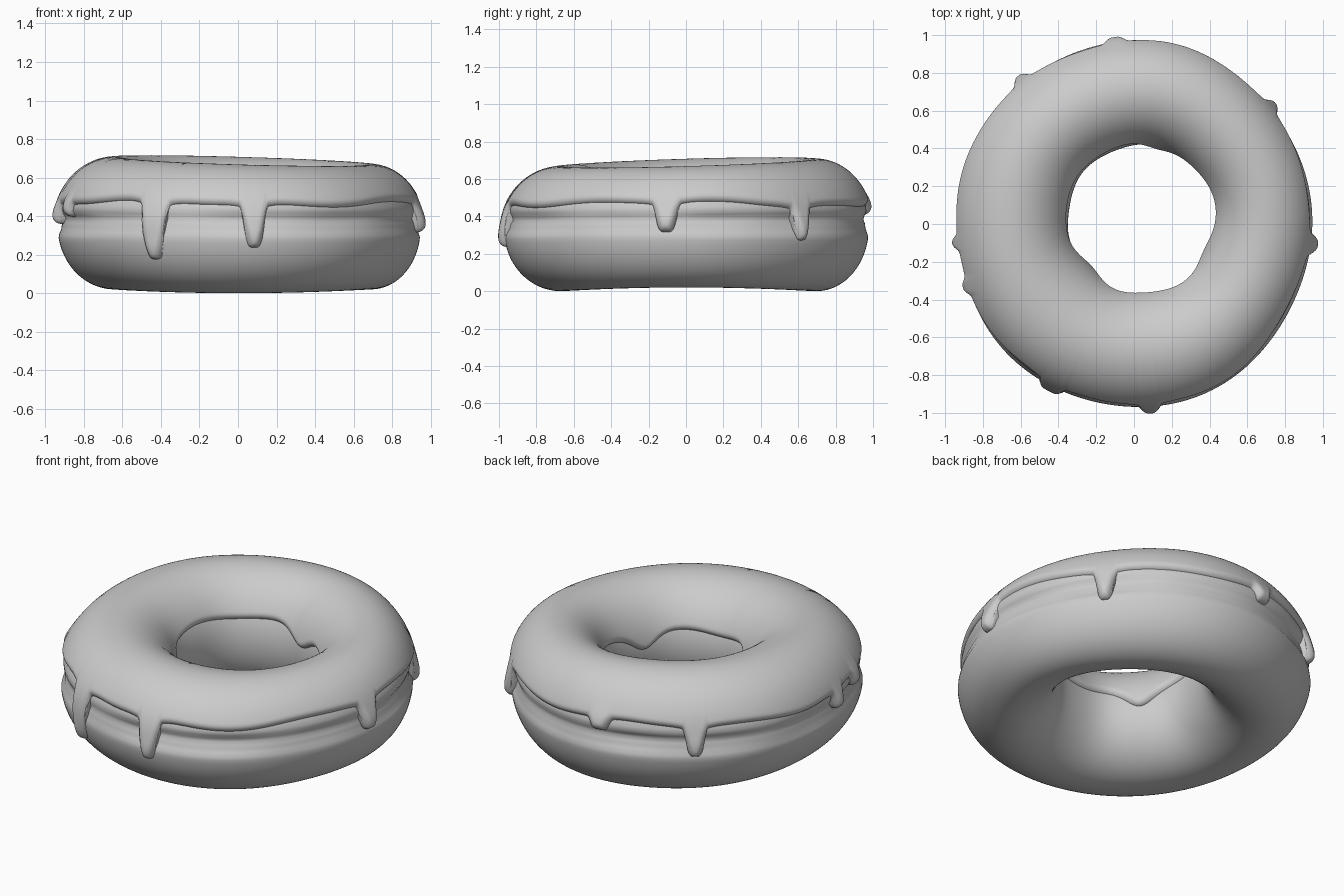
import bpy
import bmesh
from math import sin, cos, asin, pi, radians, exp, sqrt
from mathutils import Vector, kdtree

if "Cube" in bpy.data.objects:
    bpy.data.objects.remove(bpy.data.objects["Cube"])

TAU = 2 * pi

# Drips as (angle in degrees, tip height, half width)
OUTER_DRIPS = [(243, .175, .066), (275, .235, .056), (353.5, .315, .062), (40.5, .27, .052),
               (96, .41, .06), (128, .30, .054), (186, .36, .048), (200.5, .40, .05)]
INNER_DRIPS = [(338, .33, .09), (225, .34, .13), (72, .38, .09)]


def section(t):
    """Slightly uneven ellipse of the ring at angle t: centre r, centre z, half width, half height."""
    outer = sqrt((.942 * cos(t)) ** 2 + (.974 * sin(t)) ** 2) + .006 * sin(5 * t + 1)
    inner = .392 + .049 * cos(t - radians(31)) + .005 * sin(6 * t)
    top = .662 + .028 * cos(t - radians(135))
    bottom = .010 + .010 * cos(2 * t)
    return (outer + inner) / 2, (top + bottom) / 2, (outer - inner) / 2, (top - bottom) / 2


def ring_point(t, p, offset=0.0):
    """Point at ring angle t and section angle p, pushed out along the section normal."""
    rc, zc, a, b = section(t)
    n = Vector((cos(p) / a, sin(p) / b)).normalized()
    r = rc + a * cos(p) + n.x * offset
    return Vector((r * cos(t), r * sin(t), zc + b * sin(p) + n.y * offset))


def drip_shape(t, drip, radius, power=5):
    d = (t - radians(drip[0]) + pi) % TAU - pi
    x = abs(d * radius) / drip[2]
    return exp(-x ** power) * .9 + exp(-(x / 1.6) ** 2) * .1


def edge_height(t, drips, radius, base, power):
    return base - sum((base - d[1]) * drip_shape(t, d, radius, power) for d in drips)


def icing_range(t):
    """Section angles of the icing's outer and inner edges."""
    rc, zc, a, b = section(t)
    zo = edge_height(t, OUTER_DRIPS, .97, .463 + .013 * sin(3 * t + 1.9) + .007 * sin(8 * t), 5)
    zi = edge_height(t, INNER_DRIPS, .41, .45 + .04 * cos(t - radians(135)) + .008 * sin(5 * t), 2)
    return asin((zo - zc) / b), pi - asin((zi - zc) / b)


def add_grid(name, columns, close_rows):
    """Mesh from columns of points that wrap around the ring."""
    bm = bmesh.new()
    grid = [[bm.verts.new(p) for p in col] for col in columns]
    n, m = len(grid), len(grid[0])
    for i in range(n):
        c, d = grid[i], grid[(i + 1) % n]
        for j in range(m if close_rows else m - 1):
            k = (j + 1) % m
            bm.faces.new((c[j], d[j], d[k], c[k]))
    bmesh.ops.recalc_face_normals(bm, faces=bm.faces)
    mesh = bpy.data.meshes.new(name)
    bm.to_mesh(mesh)
    bm.free()
    mesh.shade_smooth()
    obj = bpy.data.objects.new(name, mesh)
    bpy.context.collection.objects.link(obj)
    return obj


# Dough ring with the pale groove around its outside
def dough_column(t):
    col = []
    for j in range(96):
        p = TAU * j / 96
        z = ring_point(t, p).z
        groove = 0
        if cos(p) > 0:
            groove = .022 * exp(-((z - .365) / .055) ** 4) + .010 * exp(-((z - .39) / .02) ** 2)
            groove *= 1 + .25 * sin(4 * t) + .1 * sin(11 * t)
        col.append(ring_point(t, p, -groove))
    return col


add_grid("dough", [dough_column(TAU * i / 256) for i in range(256)], True)

# Icing edges, sampled finely so the rim can be rounded by distance
COLS, ROWS, FINE = 720, 60, 6
tree = kdtree.KDTree(COLS * FINE * 2)
for i in range(COLS * FINE):
    t = TAU * i / (COLS * FINE)
    for k, p in enumerate(icing_range(t)):
        tree.insert(ring_point(t, p), 2 * i + k)
tree.balance()


# Icing coat: thickness swells from the rim, with a bead at each drip tip
def icing_column(t):
    lo, hi = icing_range(t)
    col = [ring_point(t, lo, -.06)]
    for j in range(ROWS + 1):
        p = lo + (hi - lo) * (.5 - .5 * cos(pi * j / ROWS))
        base = ring_point(t, p)
        x = min(1, tree.find(base)[2] / .034)
        thick = -.012 + .038 * sqrt(1 - (1 - x) ** 2)
        if cos(p) > 0:
            for d in OUTER_DRIPS:
                bead = exp(-((base.z - d[1] - .05) / .06) ** 2)
                thick += .010 * x * bead * drip_shape(t, d, .97)
        col.append(ring_point(t, p, thick))
    col.append(ring_point(t, hi, -.06))
    return col


add_grid("icing", [icing_column(TAU * i / COLS) for i in range(COLS)], False)
